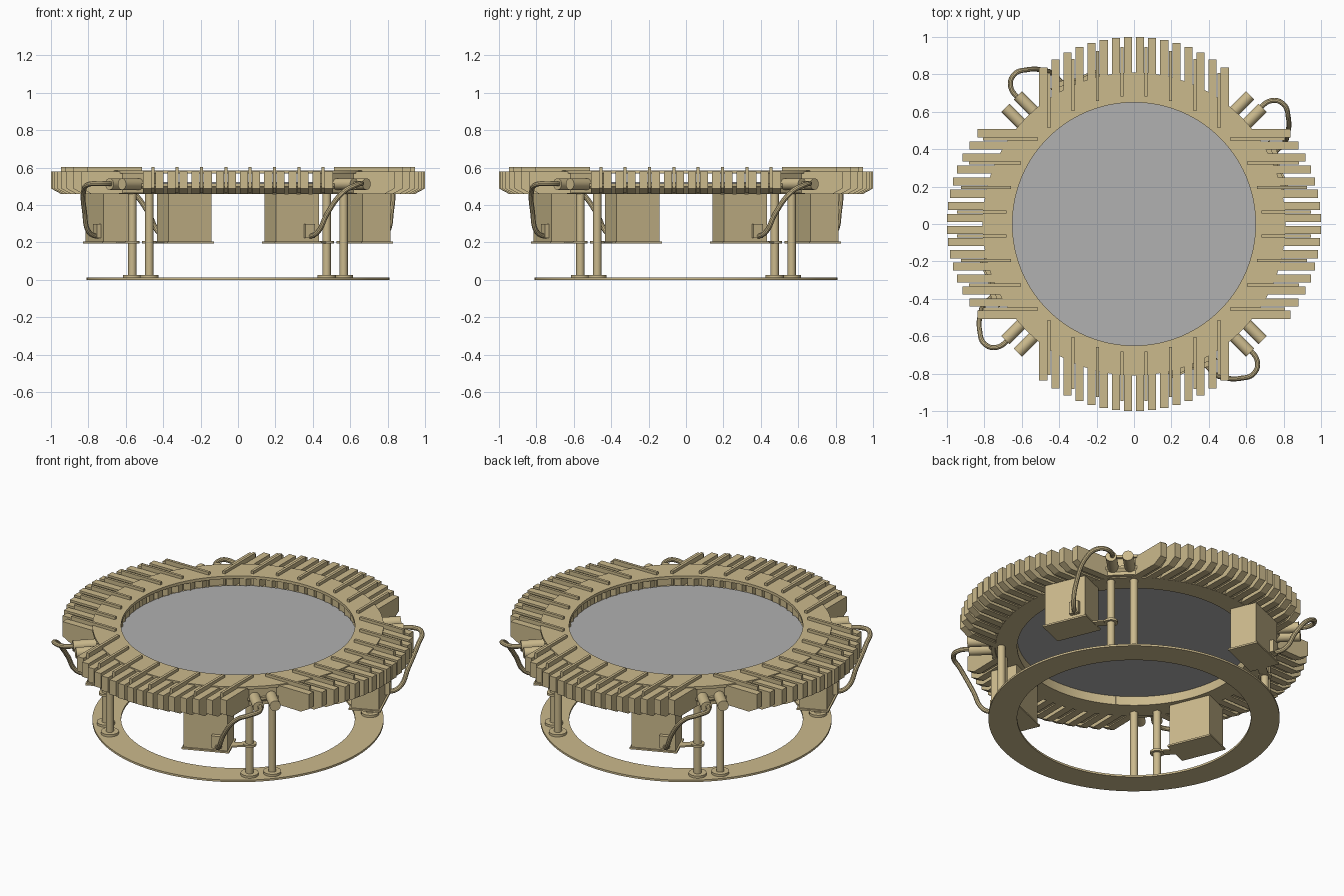
import bpy, bmesh, math
from math import sqrt, cos, sin, pi
from mathutils import Vector, Matrix

if "Cube" in bpy.data.objects:
    bpy.data.objects.remove(bpy.data.objects["Cube"])


def material(name, rgb):
    m = bpy.data.materials.new(name)
    m.diffuse_color = (*rgb, 1)
    m.use_nodes = True
    m.node_tree.nodes["Principled BSDF"].inputs["Base Color"].default_value = m.diffuse_color
    return m


TAN = material("tan_metal", (0.60, 0.49, 0.265))
GREY = material("grey_panel", (0.44, 0.44, 0.44))


def finish(name, bm, mat=TAN, smooth=False, copies=1):
    """Turn a bmesh into an object, repeated by quarter turns about z."""
    bmesh.ops.recalc_face_normals(bm, faces=bm.faces)
    me = bpy.data.meshes.new(name)
    bm.to_mesh(me)
    bm.free()
    place(name, me, mat, smooth, copies)


def place(name, me, mat, smooth, copies):
    me.materials.clear()
    me.materials.append(mat)
    for k in range(copies):
        ob = bpy.data.objects.new(f"{name}_{k + 1}" if copies > 1 else name, me)
        ob.rotation_euler.z = k * pi / 2
        bpy.context.collection.objects.link(ob)
        if smooth and k == 0:
            bpy.ops.object.select_all(action='DESELECT')
            ob.select_set(True)
            bpy.context.view_layer.objects.active = ob
            bpy.ops.object.shade_smooth_by_angle(angle=math.radians(35))


def lathe(bm, profile, n=96):
    """Revolve a closed (radius, z) profile."""
    rings = [[bm.verts.new((r * cos(2 * pi * i / n), r * sin(2 * pi * i / n), z))
              for r, z in profile] for i in range(n)]
    m = len(profile)
    for i in range(n):
        a, b = rings[i], rings[(i + 1) % n]
        for j in range(m):
            bm.faces.new((a[j], b[j], b[(j + 1) % m], a[(j + 1) % m]))


def prism(bm, pts, x, w):
    """Fin: outline in (distance toward -y, z), width w centred at x."""
    sides = [[bm.verts.new((x + s * w / 2, -d, z)) for d, z in pts] for s in (-1, 1)]
    for s in sides:
        bm.faces.new(s)
    for i in range(len(pts)):
        j = (i + 1) % len(pts)
        bm.faces.new((sides[0][i], sides[0][j], sides[1][j], sides[1][i]))


def cyl(bm, a, b, r, n=24):
    a, b = Vector(a), Vector(b)
    d = b - a
    mat = Matrix.Translation((a + b) / 2) @ d.to_track_quat('Z', 'Y').to_matrix().to_4x4()
    bmesh.ops.create_cone(bm, cap_ends=True, segments=n, radius1=r, radius2=r,
                          depth=d.length, matrix=mat)


def box(bm, centre, size, angle):
    mat = (Matrix.Translation(centre) @ Matrix.Rotation(angle, 4, 'Z')
           @ Matrix.Diagonal((*size, 1)))
    bmesh.ops.create_cube(bm, size=1, matrix=mat)


# Top plate, bevelled lower ring and flat base ring
for name, prof in (
        ("top_ring", [(0.65, 0.568), (0.81, 0.568), (0.81, 0.585), (0.65, 0.585)]),
        ("lower_ring", [(0.65, 0.46), (0.77, 0.46), (0.81, 0.50), (0.81, 0.515), (0.65, 0.515)]),
        ("base_ring", [(0.65, 0.0), (0.81, 0.0), (0.81, 0.012), (0.65, 0.012)])):
    bm = bmesh.new()
    lathe(bm, prof)
    finish(name, bm, smooth=True)

# Round panel
bm = bmesh.new()
cyl(bm, (0, 0, 0.515), (0, 0, 0.523), 0.66, 96)
finish("round_panel", bm, GREY, True)

# Wide fins, sixteen to a side
bm = bmesh.new()
for i in range(16):
    x = (i - 7.5) * 0.0647
    out = 0.2 + sqrt(0.64 - x * x)
    inn = max(sqrt(max(0.66 ** 2 - x * x, 0)), 0.52)
    prism(bm, [(inn, 0.462), (out - 0.055, 0.458), (out, 0.488), (out, 0.578), (inn, 0.578)], x, 0.043)
finish("wide_fins", bm, copies=4)

# Thin taller fins in every second gap
bm = bmesh.new()
for i in range(8):
    x = (i - 3.5) * 0.13
    out = 0.15 + sqrt(0.64 - x * x)
    inn = sqrt(0.685 ** 2 - x * x)
    prism(bm, [(inn, 0.465), (out - 0.04, 0.465), (out, 0.49), (out, 0.602), (inn, 0.602)], x, 0.016)
finish("thin_fins", bm, copies=4)

# Corner parts are built at +x -y; u points outward, v along the ring
U = Vector((1, -1, 0)).normalized()
V = Vector((1, 1, 0)).normalized()


def corner(u, v, z):
    return U * u + V * v + Vector((0, 0, z))


# Corner wall behind the sockets
bm = bmesh.new()
box(bm, corner(0.74, 0, 0.52), (0.11, 0.22, 0.11), -pi / 4)
finish("corner_block", bm, copies=4)

# Two cable sockets
bm = bmesh.new()
for s in (-1, 1):
    cyl(bm, corner(0.74, s * 0.047, 0.512), corner(0.925, s * 0.047, 0.512), 0.031)
finish("cable_sockets", bm, smooth=True, copies=4)

# Two legs with foot discs
bm = bmesh.new()
for s in (-1, 1):
    v = s * 0.064
    cyl(bm, corner(0.735, v, 0.005), corner(0.735, v, 0.47), 0.022)
    cyl(bm, corner(0.735, v, 0.010), corner(0.735, v, 0.026), 0.05)
    cyl(bm, corner(0.735, v, -0.0), corner(0.735, v, 0.004), 0.03)
finish("legs", bm, smooth=True, copies=4)

# Hanging control box with flange and cable plug
ang = math.radians(22.5)
rad = Vector((sin(ang), -cos(ang), 0))
tan = Vector((cos(ang), sin(ang), 0))
c = rad * 0.75
bm = bmesh.new()
box(bm, c + Vector((0, 0, 0.331)), (0.25, 0.16, 0.258), ang)
box(bm, c + Vector((0, 0, 0.199)), (0.27, 0.18, 0.010), ang)
box(bm, c + rad * 0.09 + tan * 0.065 + Vector((0, 0, 0.262)), (0.055, 0.03, 0.075), ang)
finish("control_box", bm, copies=4)

# Arm and collar joining the box to the nearer leg
leg = corner(0.735, -0.064, 0.199)
start = c + tan * 0.08 + Vector((0, 0, 0.199))
d = leg - start
bm = bmesh.new()
box(bm, (start + leg) / 2, (d.length, 0.05, 0.009), math.atan2(d.y, d.x))
cyl(bm, leg - Vector((0, 0, 0.006)), leg + Vector((0, 0, 0.008)), 0.038)
finish("box_arm", bm, copies=4)

# Cable from socket to box plug
path = [(0.58, -0.64, 0.512), (0.66, -0.735, 0.514), (0.64, -0.80, 0.51), (0.57, -0.825, 0.475),
        (0.48, -0.82, 0.36), (0.43, -0.80, 0.26), (0.395, -0.765, 0.235), (0.37, -0.73, 0.24)]
cu = bpy.data.curves.new("cable_path", 'CURVE')
cu.dimensions = '3D'
cu.bevel_depth = 0.0135
cu.bevel_resolution = 3
cu.resolution_u = 8
sp = cu.splines.new('BEZIER')
sp.bezier_points.add(len(path) - 1)
for p, co in zip(sp.bezier_points, path):
    p.co = co
    p.handle_left_type = p.handle_right_type = 'AUTO'
tmp = bpy.data.objects.new("cable_path", cu)
bpy.context.collection.objects.link(tmp)
bpy.context.view_layer.update()
me = bpy.data.meshes.new_from_object(tmp.evaluated_get(bpy.context.evaluated_depsgraph_get()))
bpy.data.objects.remove(tmp)
place("cable", me, TAN, True, 4)
